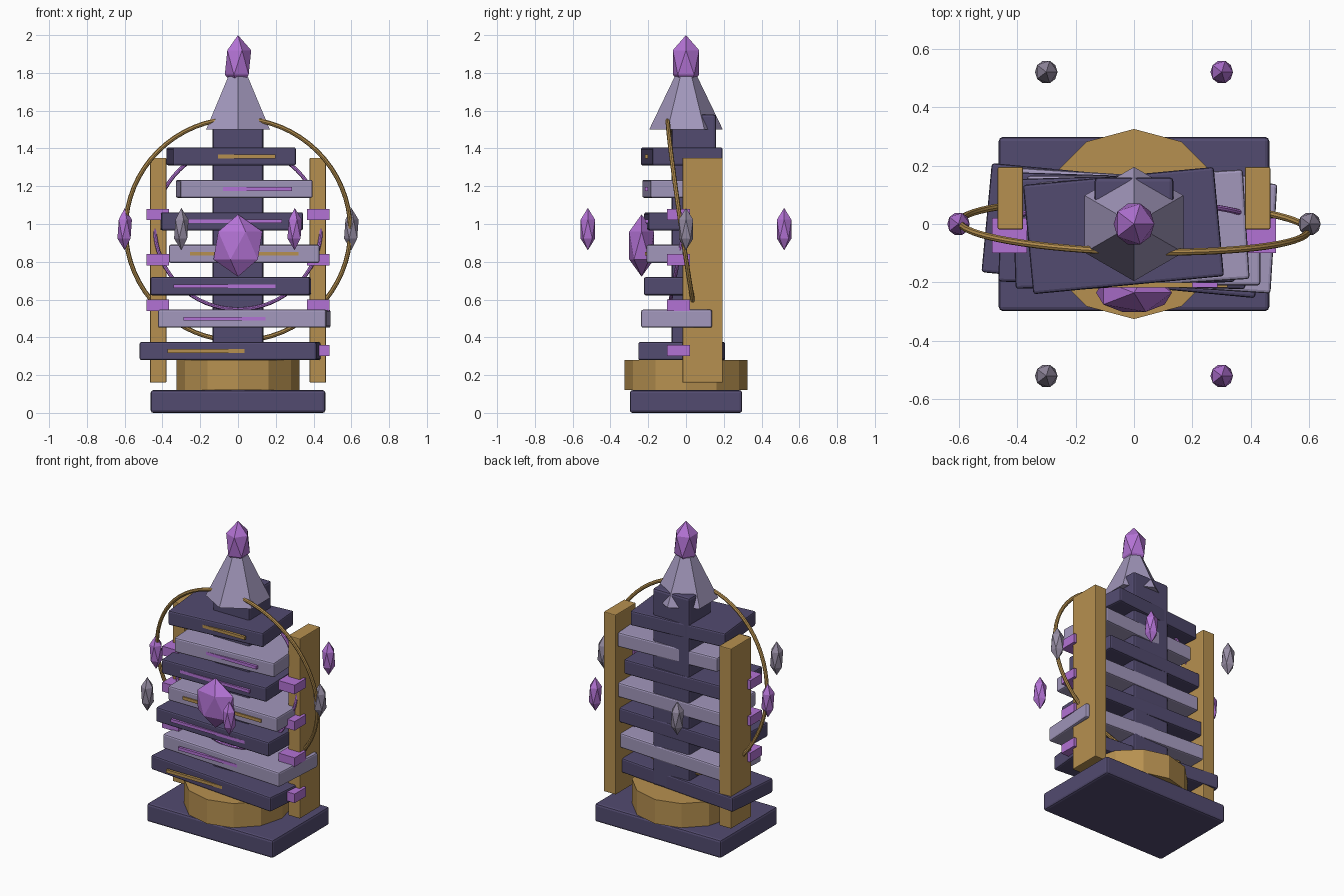
import bpy
from math import radians, sin, cos, pi

if "Cube" in bpy.data.objects:
    bpy.data.objects.remove(bpy.data.objects["Cube"])


def material(name, rgb):
    m = bpy.data.materials.new(name)
    m.diffuse_color = (*rgb, 1)
    m.use_nodes = True
    m.node_tree.nodes["Principled BSDF"].inputs["Base Color"].default_value = m.diffuse_color
    return m


DARK = material("dark_violet", (0.085, 0.07, 0.16))
LIGHT = material("pale_lavender", (0.36, 0.31, 0.50))
GOLD = material("gold", (0.47, 0.28, 0.08))
PURPLE = material("purple", (0.45, 0.17, 0.66))
GREY = material("grey_crystal", (0.30, 0.26, 0.36))


def finish(name, mat):
    ob = bpy.context.object
    ob.name = name
    ob.data.materials.append(mat)
    return ob


def box(name, mat, loc, size, bevel=0.0, rot=0.0):
    bpy.ops.mesh.primitive_cube_add(size=1, location=loc, rotation=(0, 0, rot))
    ob = finish(name, mat)
    ob.scale = size
    bpy.ops.object.transform_apply(location=False, rotation=False, scale=True)
    if bevel:
        b = ob.modifiers.new("bevel", 'BEVEL')
        b.width = bevel
        b.segments = 2
    return ob


def gem(name, mat, loc, radii):
    bpy.ops.mesh.primitive_ico_sphere_add(subdivisions=1, radius=1, location=loc)
    finish(name, mat).scale = radii


def ring(name, mat, z, radius, tube, tilt, turn=0.0):
    bpy.ops.mesh.primitive_torus_add(
        major_radius=radius, minor_radius=tube, major_segments=64, minor_segments=8,
        location=(0, -0.008, z), rotation=(radians(90 + tilt), 0, radians(turn)))
    finish(name, mat)
    bpy.ops.object.shade_smooth_by_angle()


# Plinth, drum and central column
box("base", DARK, (0, 0, 0.06), (0.925, 0.595, 0.12), 0.014)
bpy.ops.mesh.primitive_cylinder_add(vertices=12, radius=0.325, depth=0.16, location=(0, 0, 0.2))
finish("drum", GOLD)
box("column", DARK, (0, 0.042, 0.93), (0.27, 0.235, 1.30), 0.014)

# Seven fanned slabs, each with a straight inlay strip on the front
for i in range(7):
    width = 0.94 - 0.0475 * i
    x = -0.036 if i % 2 == 0 else 0.033
    z = 0.327 + 0.1718 * i
    box(f"slab_{i + 1}", DARK if i % 2 == 0 else LIGHT, (x, -0.0225, z),
        (width, 0.375, 0.096), 0.010, radians(-5.4 + 1.8 * i))
    box(f"inlay_{i + 1}", GOLD if i % 3 == 0 else PURPLE, (x, -0.209, z),
        (width * 0.72, 0.017, 0.02))

# Side posts with clips
for side, s in (("left", -1), ("right", 1)):
    box(f"{side}_post", GOLD, (s * 0.4225, 0.088, 0.755), (0.087, 0.213, 1.19), 0.005)
    for k in range(4):
        box(f"{side}_clip_{k + 1}", PURPLE, (s * 0.425, -0.04, 0.33 + 0.24 * k),
            (0.12, 0.12, 0.06))

# Tilted rings
ring("outer_ring", GOLD, 0.97, 0.595, 0.012, 8.4, -1.5)
ring("inner_ring", PURPLE, 0.98, 0.44, 0.010, -11)

# Hexagonal spire and finial
bpy.ops.mesh.primitive_cone_add(vertices=6, radius1=0.195, radius2=0.06, depth=0.28,
                                location=(0, 0, 1.64))
finish("spire", LIGHT)
gem("finial_gem", PURPLE, (0, 0, 1.855), (0.078, 0.082, 0.145))

# Front gem and six floating crystals
gem("front_gem", PURPLE, (0, -0.235, 0.886), (0.145, 0.077, 0.165))
for k in range(6):
    a = k * pi / 3
    gem(f"crystal_{k + 1}", PURPLE if k % 2 else GREY,
        (0.6 * cos(a), 0.6 * sin(a), 0.973), (0.043, 0.045, 0.112))
